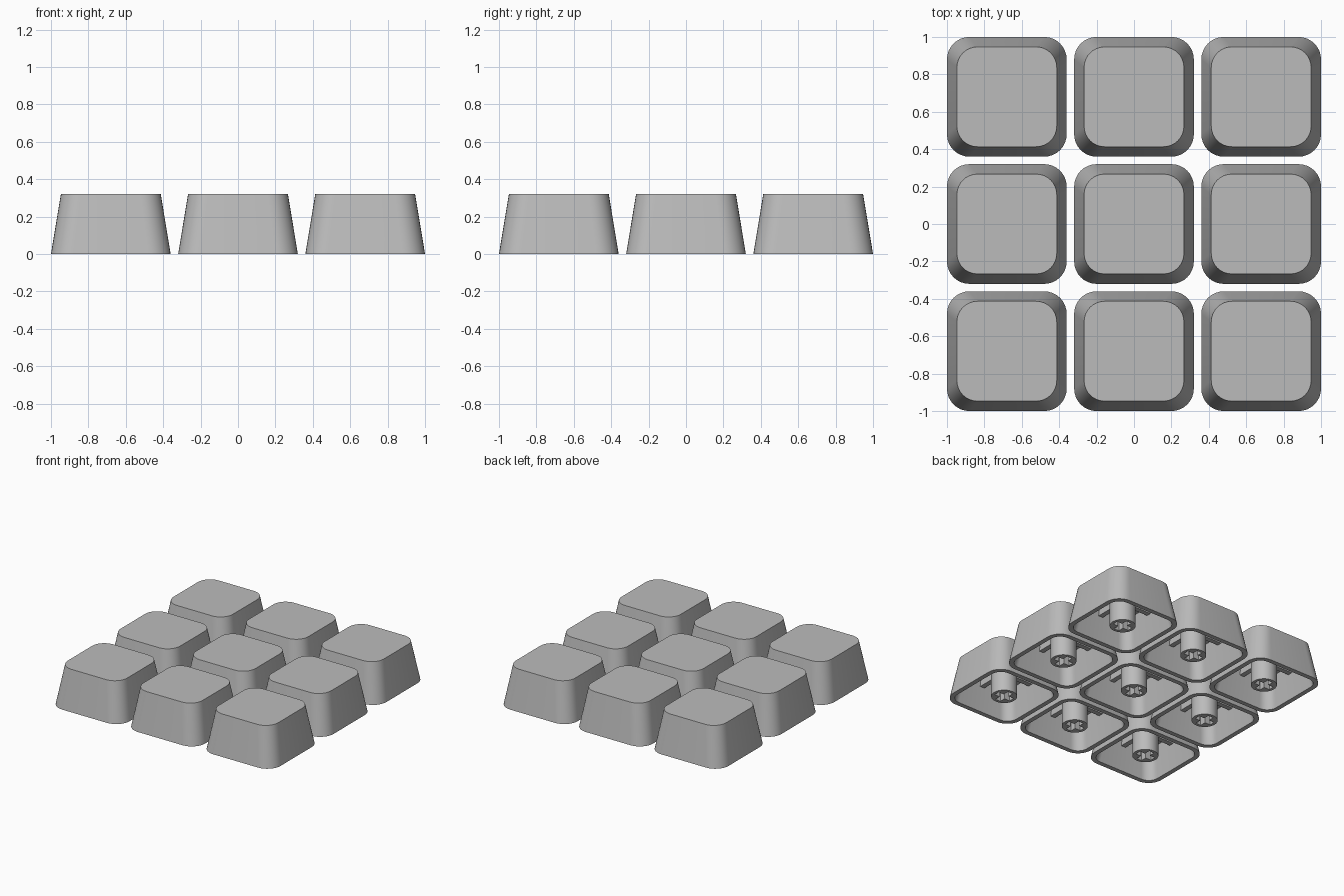
import bpy, bmesh, math
from mathutils import Matrix

if "Cube" in bpy.data.objects:
    bpy.data.objects.remove(bpy.data.objects["Cube"])

PITCH, HEIGHT, CEILING = 0.68, 0.32, 0.25

grey = bpy.data.materials.new("plain grey")
grey.diffuse_color = (0.5, 0.5, 0.5, 1)
grey.use_nodes = True
grey.node_tree.nodes["Principled BSDF"].inputs["Base Color"].default_value = grey.diffuse_color


def rounded_square(half, radius, segments=8):
    """Outline points of a square with rounded corners."""
    pts = []
    for corner in range(4):
        mid = math.radians(45 + 90 * corner)
        cx = math.copysign(half - radius, math.cos(mid))
        cy = math.copysign(half - radius, math.sin(mid))
        for i in range(segments + 1):
            a = math.radians(90 * (corner + i / segments))
            pts.append((cx + radius * math.cos(a), cy + radius * math.sin(a)))
    return pts


def shell_mesh():
    """Tapered hollow cap, lofted from the top face round the rim to the ceiling."""
    bm = bmesh.new()
    rings = [(0.267, 0.11, HEIGHT), (0.32, 0.12, 0.0),
             (0.283, 0.085, 0.0), (0.242, 0.08, CEILING)]
    loops = [[bm.verts.new((x, y, z)) for x, y in rounded_square(h, r)]
             for h, r, z in rings]
    n = len(loops[0])
    for a, b in zip(loops, loops[1:]):
        for i in range(n):
            j = (i + 1) % n
            bm.faces.new((a[i], b[i], b[j], a[j]))
    bm.faces.new(loops[0])
    bm.faces.new(loops[-1][::-1])
    bmesh.ops.recalc_face_normals(bm, faces=bm.faces)
    mesh = bpy.data.meshes.new("cap_shell")
    bm.to_mesh(mesh)
    bm.free()
    return mesh


def stem_mesh():
    """Round post with a cross-shaped socket, extruded from a filled outline."""
    curve = bpy.data.curves.new("stem_outline", 'CURVE')
    curve.dimensions = '2D'
    curve.fill_mode = 'BOTH'
    depth = CEILING + 0.01
    curve.extrude = depth / 2
    circle = [(0.096 * math.cos(a), 0.096 * math.sin(a))
              for a in (math.tau * i / 32 for i in range(32))]
    arm, w = 0.072, 0.023
    cross = []
    for k in range(4):
        c, s = round(math.cos(k * math.pi / 2)), round(math.sin(k * math.pi / 2))
        cross += [(x * c - y * s, x * s + y * c) for x, y in ((arm, -w), (arm, w), (w, w))]
    for pts in (circle, cross):
        spline = curve.splines.new('POLY')
        spline.points.add(len(pts) - 1)
        for p, (x, y) in zip(spline.points, pts):
            p.co = (x, y, 0, 1)
        spline.use_cyclic_u = True
    temp = bpy.data.objects.new("stem_outline", curve)
    bpy.context.collection.objects.link(temp)
    bpy.context.view_layer.update()
    graph = bpy.context.evaluated_depsgraph_get()
    mesh = bpy.data.meshes.new_from_object(temp.evaluated_get(graph))
    bpy.data.objects.remove(temp)
    mesh.transform(Matrix.Translation((0, 0, depth / 2)))
    bm = bmesh.new()
    bm.from_mesh(mesh)
    bmesh.ops.remove_doubles(bm, verts=bm.verts, dist=1e-5)
    bmesh.ops.recalc_face_normals(bm, faces=bm.faces)
    bm.to_mesh(mesh)
    bm.free()
    return mesh


def rib_mesh():
    """Four short braces under the ceiling, from the stem to the walls."""
    bm = bmesh.new()
    low, high = 0.19, CEILING + 0.01
    for k in range(4):
        m = (Matrix.Rotation(k * math.pi / 2, 4, 'Z')
             @ Matrix.Translation((0.172, 0, (low + high) / 2))
             @ Matrix.Diagonal((0.165, 0.04, high - low, 1)))
        bmesh.ops.create_cube(bm, size=1, matrix=m)
    mesh = bpy.data.meshes.new("ribs")
    bm.to_mesh(mesh)
    bm.free()
    return mesh


# Three by three grid of identical caps sharing their meshes
parts = {"cap_shell": shell_mesh(), "stem": stem_mesh(), "ribs": rib_mesh()}
for name, mesh in parts.items():
    mesh.materials.clear()
    mesh.materials.append(grey)
    first = None
    for row in (-1, 0, 1):
        for col in (-1, 0, 1):
            obj = bpy.data.objects.new(name, mesh)
            obj.location = (col * PITCH, row * PITCH, 0)
            bpy.context.collection.objects.link(obj)
            first = first or obj
    # Smooth the rounded corners, keep the edges sharp
    bpy.ops.object.select_all(action='DESELECT')
    first.select_set(True)
    bpy.context.view_layer.objects.active = first
    bpy.ops.object.shade_smooth_by_angle(angle=math.radians(30))
